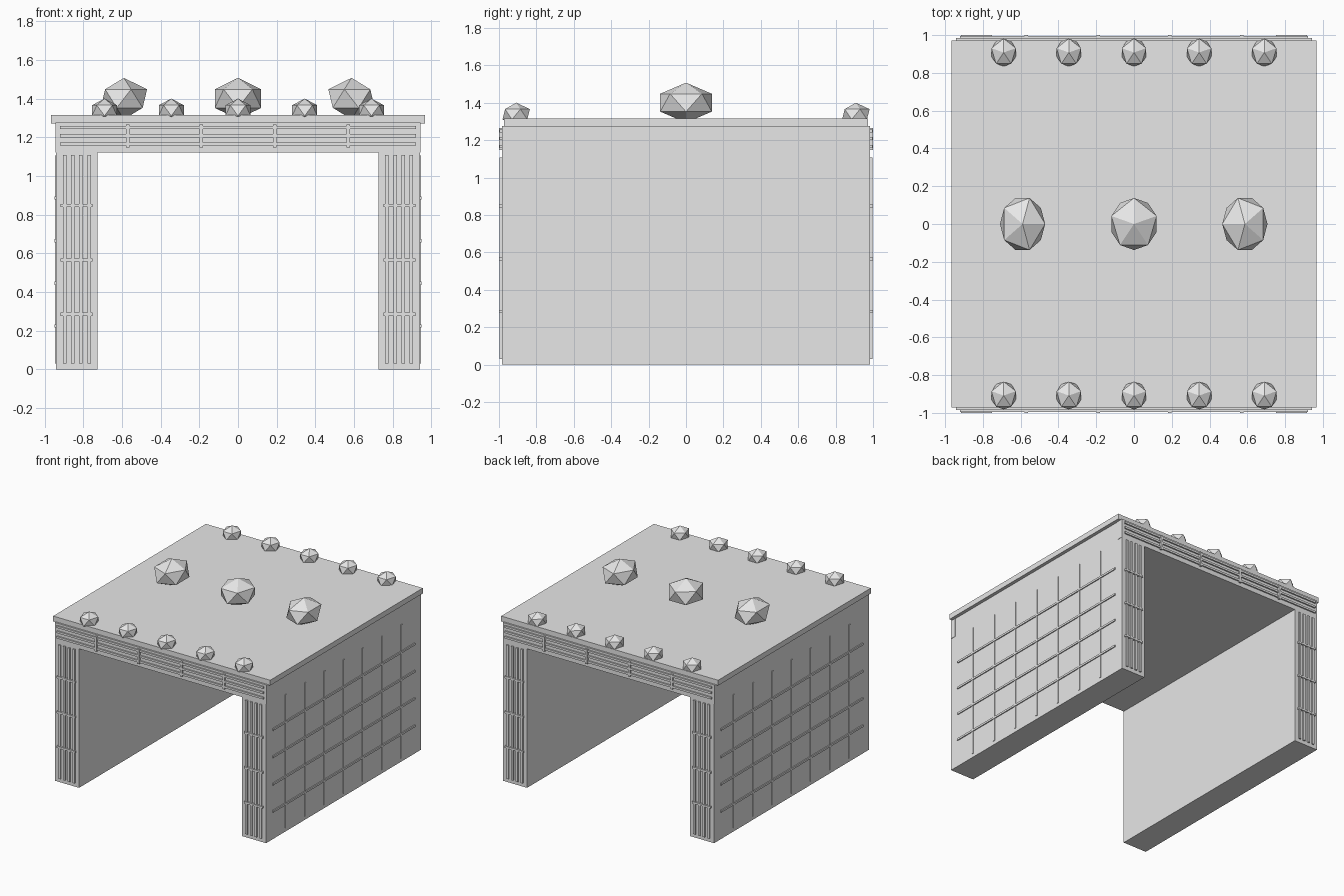
import bpy
import bmesh
from math import radians
from mathutils import Matrix, Vector

cube = bpy.data.objects.get("Cube")
if cube:
    bpy.data.objects.remove(cube, do_unlink=True)

GREY = (0.8, 0.8, 0.8, 1)
stone = bpy.data.materials.new("light_grey")
stone.use_nodes = True
stone.diffuse_color = GREY
stone.node_tree.nodes["Principled BSDF"].inputs["Base Color"].default_value = GREY


def finish(name, bm):
    mesh = bpy.data.meshes.new(name)
    bm.to_mesh(mesh)
    bm.free()
    mesh.materials.append(stone)
    obj = bpy.data.objects.new(name, mesh)
    bpy.context.collection.objects.link(obj)
    return obj


def add_box(bm, x, y, z):
    """Box from (low, high) pairs."""
    size = [hi - lo for lo, hi in (x, y, z)]
    centre = Vector([(hi + lo) / 2 for lo, hi in (x, y, z)])
    bmesh.ops.create_cube(bm, size=1, matrix=Matrix.Translation(centre) @ Matrix.Diagonal((*size, 1)))


def box(name, x, y, z):
    bm = bmesh.new()
    add_box(bm, x, y, z)
    return finish(name, bm)


def around(c, half=0.009):
    return (c - half, c + half)


def span(side, lo, hi):
    return tuple(sorted((side * lo, side * hi)))


def gem(name, x, y, z, scale, turn):
    """Squashed faceted ball, turned before it is scaled."""
    bm = bmesh.new()
    place = Matrix.Translation((x, y, z)) @ Matrix.Diagonal((*scale, 1)) @ Matrix.Rotation(radians(turn), 4, 'Z')
    bmesh.ops.create_icosphere(bm, subdivisions=1, radius=1, matrix=place)
    finish(name, bm)


POST_TOP, BEAM_TOP, ROOF_TOP = 1.12, 1.275, 1.315
INNER, OUTER = 0.727, 0.94
FRAME, FACE = 0.935, 0.985

# Main shell
box("ceiling", (-OUTER, OUTER), (-FRAME, FRAME), (POST_TOP, BEAM_TOP))
box("roof_slab", (-0.967, 0.967), (-0.972, 0.972), (1.272, ROOF_TOP))

for sx, side in ((1, "left"), (-1, "right")):
    box(side + "_wall", span(sx, INNER, OUTER), (-FRAME, FRAME), (0, POST_TOP))
    # Raised grid on the outer wall
    bm = bmesh.new()
    for i in range(-3, 4):
        add_box(bm, span(sx, 0.93, 0.945), around(i * 0.245, 0.008), (0.03, 1.105))
    for i in range(4):
        add_box(bm, span(sx, 0.93, 0.948), (-0.905, 0.905), around(0.225 + i * 0.22, 0.008))
    finish(side + "_wall_grid", bm)

for sy, end in ((-1, "front"), (1, "back")):
    # Cross beam with its raised bars
    box(end + "_beam", (-0.943, 0.943), span(sy, FRAME, FACE), (POST_TOP, BEAM_TOP))
    bm = bmesh.new()
    for z in (1.165, 1.208, 1.25):
        add_box(bm, (-0.92, 0.92), span(sy, 0.97, 0.996), around(z, 0.008))
    for x in (-0.57, -0.19, 0.19, 0.57):
        add_box(bm, around(x), span(sy, 0.97, 1), (1.147, 1.265))
    finish(end + "_beam_bars", bm)

    # Posts with their raised bars
    for sx, side in ((1, "left"), (-1, "right")):
        box(f"{end}_{side}_post", span(sx, INNER, OUTER), span(sy, FRAME, FACE), (0, POST_TOP))
        bm = bmesh.new()
        for i in range(4):
            add_box(bm, around(sx * (0.77 + i * 0.042)), span(sy, 0.97, 0.996), (0.03, 1.108))
        for z in (0.285, 0.565, 0.847):
            add_box(bm, span(sx, 0.753, 0.917), span(sy, 0.97, 1), around(z, 0.008))
        finish(f"{end}_{side}_post_bars", bm)

    # Small faceted ornaments along the roof edge
    for i in range(-2, 3):
        gem(f"{end}_ornament_{i + 3}", i * 0.345, sy * 0.908, 1.338, (0.076, 0.082, 0.062), 90)

# Large faceted ornaments along the middle of the roof
gem("right_ornament", -0.59, 0, 1.4, (0.134, 0.162, 0.107), 0)
gem("middle_ornament", 0, 0, 1.4, (0.141, 0.154, 0.107), 90)
gem("left_ornament", 0.587, 0, 1.4, (0.134, 0.162, 0.107), 180)
